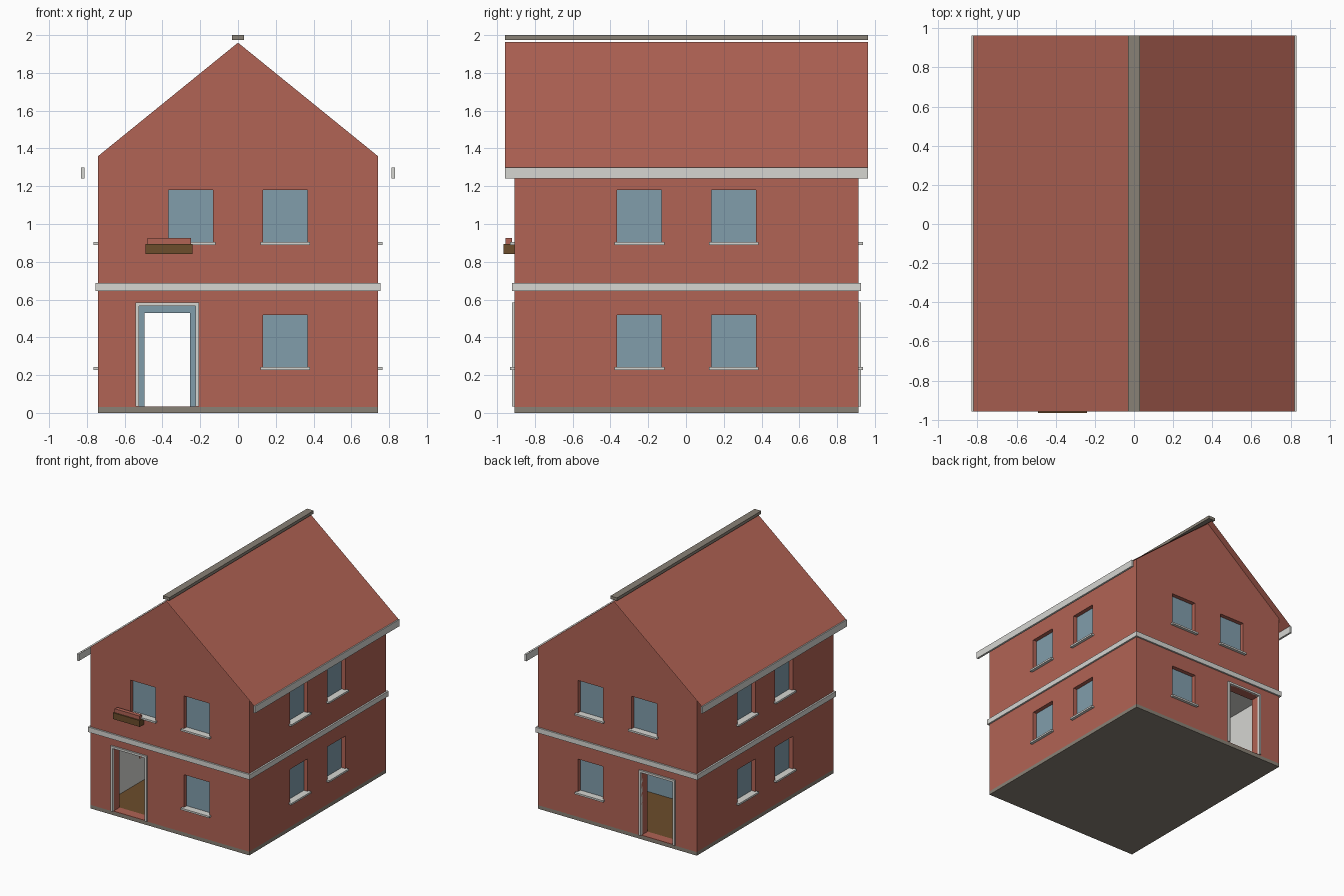
import bpy, bmesh
from mathutils import Vector

cube = bpy.data.objects.get("Cube")
if cube:
    bpy.data.objects.remove(cube, do_unlink=True)


def material(name, r, g, b):
    m = bpy.data.materials.new(name)
    m.use_nodes = True
    m.diffuse_color = (r, g, b, 1)
    m.node_tree.nodes["Principled BSDF"].inputs["Base Color"].default_value = (r, g, b, 1)
    return m


BRICK = material("brick red", 0.44, 0.125, 0.09)
TRIM = material("pale grey", 0.67, 0.67, 0.64)
GLASS = material("blue grey", 0.22, 0.34, 0.41)
STONE = material("stone grey", 0.25, 0.22, 0.18)
WOOD = material("wood brown", 0.15, 0.075, 0.025)

SHIFT = 0.003            # depth offset of the house body
HX, HY = 0.74, 0.91      # wall half sizes
EAVE, APEX = 1.36, 1.96
WALL = 0.08
FLOOR = 0.035
SLOPE = (APEX - EAVE) / HX


def finish(name, bm, mat):
    bmesh.ops.recalc_face_normals(bm, faces=bm.faces)
    me = bpy.data.meshes.new(name)
    bm.to_mesh(me)
    bm.free()
    me.materials.append(mat)
    ob = bpy.data.objects.new(name, me)
    bpy.context.collection.objects.link(ob)
    return ob


def boxes(name, mat, *spans):
    """One object of boxes, each given as (x range, y range, z range)."""
    bm = bmesh.new()
    for span in spans:
        lo, hi = (Vector([sorted(s)[i] for s in span]) for i in (0, 1))
        verts = bmesh.ops.create_cube(bm, size=1)["verts"]
        for v in verts:
            v.co = Vector([l if c < 0 else h for c, l, h in zip(v.co, lo, hi)])
    return finish(name, bm, mat)


def gabled_prism(name, hx, hy, base, drop):
    """House-shaped solid; drop lowers its roof line."""
    eave = EAVE + SLOPE * (HX - hx) - drop
    outline = [(-hx, base), (hx, base), (hx, eave), (0, APEX - drop), (-hx, eave)]
    bm = bmesh.new()
    face = bm.faces.new([bm.verts.new((x, SHIFT - hy, z)) for x, z in outline])
    new = bmesh.ops.extrude_face_region(bm, geom=[face])["geom"]
    for v in new:
        if isinstance(v, bmesh.types.BMVert):
            v.co.y += 2 * hy
    return finish(name, bm, BRICK)


def cut(target, cutter):
    mod = target.modifiers.new("cut", "BOOLEAN")
    mod.operation = "DIFFERENCE"
    mod.solver = "EXACT"
    mod.object = cutter
    bpy.context.view_layer.update()
    me = bpy.data.meshes.new_from_object(
        target.evaluated_get(bpy.context.evaluated_depsgraph_get()))
    target.modifiers.clear()
    target.data = me
    bpy.data.objects.remove(cutter, do_unlink=True)


def on_wall(side, centre, half, depth, z):
    """Box on a wall: depth is measured outwards from the wall face."""
    along = (centre - half, centre + half)
    sign = 1 if side in ("left", "back") else -1
    if side in ("front", "back"):
        return along, tuple(SHIFT + sign * (HY + d) for d in depth), z
    return tuple(sign * (HX + d) for d in depth), tuple(SHIFT + a for a in along), z


# Window and door layout
LOW, HIGH = 0.235, 0.898
windows = [(s, c, z) for s in ("front", "back", "left", "right")
           for c in (-0.25, 0.25) for z in (LOW, HIGH)
           if s in ("left", "right") or c > 0 or z == HIGH]
DOOR, DOOR_HALF, DOOR_TOP = -0.375, 0.15, 0.567

# Hollow walls with openings
walls = gabled_prism("walls", HX, HY, 0.03, 0)
cut(walls, gabled_prism("room_cutter", HX - WALL, HY - WALL, FLOOR - 0.003, 0.03))
openings = [on_wall(s, c, 0.118, (-0.1, 0.05), (z, z + 0.282)) for s, c, z in windows]
openings += [on_wall(s, DOOR, DOOR_HALF, (-0.1, 0.05), (FLOOR, DOOR_TOP))
             for s in ("front", "back")]
cut(walls, boxes("opening_cutter", BRICK, *openings))

# Pale plaster on the inner wall faces
walls.data.materials.clear()
for m in (BRICK, TRIM):
    walls.data.materials.append(m)
for p in walls.data.polygons:
    pts = [walls.data.vertices[i].co for i in p.vertices]
    inner = all(abs(v.x) < HX - WALL + 0.002 and abs(v.y - SHIFT) < HY - WALL + 0.002
                for v in pts)
    p.material_index = 1 if inner else 0

# Glass and sills
boxes("window_glass", GLASS,
      *[on_wall(s, c, 0.118, (-0.05, -0.035), (z, z + 0.282)) for s, c, z in windows])
boxes("window_sills", TRIM,
      *[on_wall(s, c, 0.132, (-0.035, 0.024), (z - 0.008, z + 0.007)) for s, c, z in windows])

# Door surrounds
surround = []
for s in ("front", "back"):
    for e in (-1, 1):
        surround.append(on_wall(s, DOOR + e * (DOOR_HALF + 0.009), 0.009,
                                (-0.01, 0.014), (FLOOR, DOOR_TOP)))
    surround.append(on_wall(s, DOOR, DOOR_HALF + 0.018, (-0.01, 0.014),
                            (DOOR_TOP, DOOR_TOP + 0.018)))
boxes("door_surrounds", TRIM, *surround)

# Base, floor and storey band (its slab is the ceiling)
full_y = (SHIFT - HY, SHIFT + HY)
room_x = (WALL - HX, HX - WALL)
room_y = (SHIFT - HY + WALL, SHIFT + HY - WALL)
boxes("base_slab", STONE, ((-HX, HX), full_y, (0, 0.031)))
boxes("room_floor", WOOD, (room_x, room_y, (0.031, FLOOR)))
boxes("storey_band", TRIM,
      ((-HX - 0.014, HX + 0.014), (full_y[0] - 0.014, full_y[1] + 0.014), (0.645, 0.688)))

# Inner partition with a doorway
part_y = (0.2, 0.24)
boxes("partition", GLASS,
      ((room_x[0], -0.495), part_y, (FLOOR, 0.645)),
      ((-0.255, room_x[1]), part_y, (FLOOR, 0.645)),
      ((-0.495, -0.255), part_y, (0.53, 0.645)))

# Thin roof sheet with overhang
ROOF_X, ROOF_Y = 0.82, 0.96
bm = bmesh.new()
rows = [[bm.verts.new((x, SHIFT + y, APEX + 0.003 - SLOPE * abs(x)))
         for x in (-ROOF_X, 0, ROOF_X)] for y in (-ROOF_Y, ROOF_Y)]
for i in (0, 1):
    bm.faces.new((rows[0][i], rows[0][i + 1], rows[1][i + 1], rows[1][i]))
finish("roof", bm, BRICK)

# Eave boards and ridge cap
roof_y = (SHIFT - ROOF_Y, SHIFT + ROOF_Y)
boxes("eave_boards", TRIM,
      *[((s * 0.813, s * 0.83), roof_y, (1.24, 1.298)) for s in (-1, 1)])
boxes("ridge_cap", STONE, ((-0.031, 0.031), roof_y, (1.975, 2.0)))

# Flower box under an upper front window
boxes("flower_box", WOOD, ((-0.49, -0.24), (-0.965, -0.907), (0.842, 0.895)))
boxes("flowers", BRICK, ((-0.48, -0.25), (-0.955, -0.922), (0.895, 0.927)))
